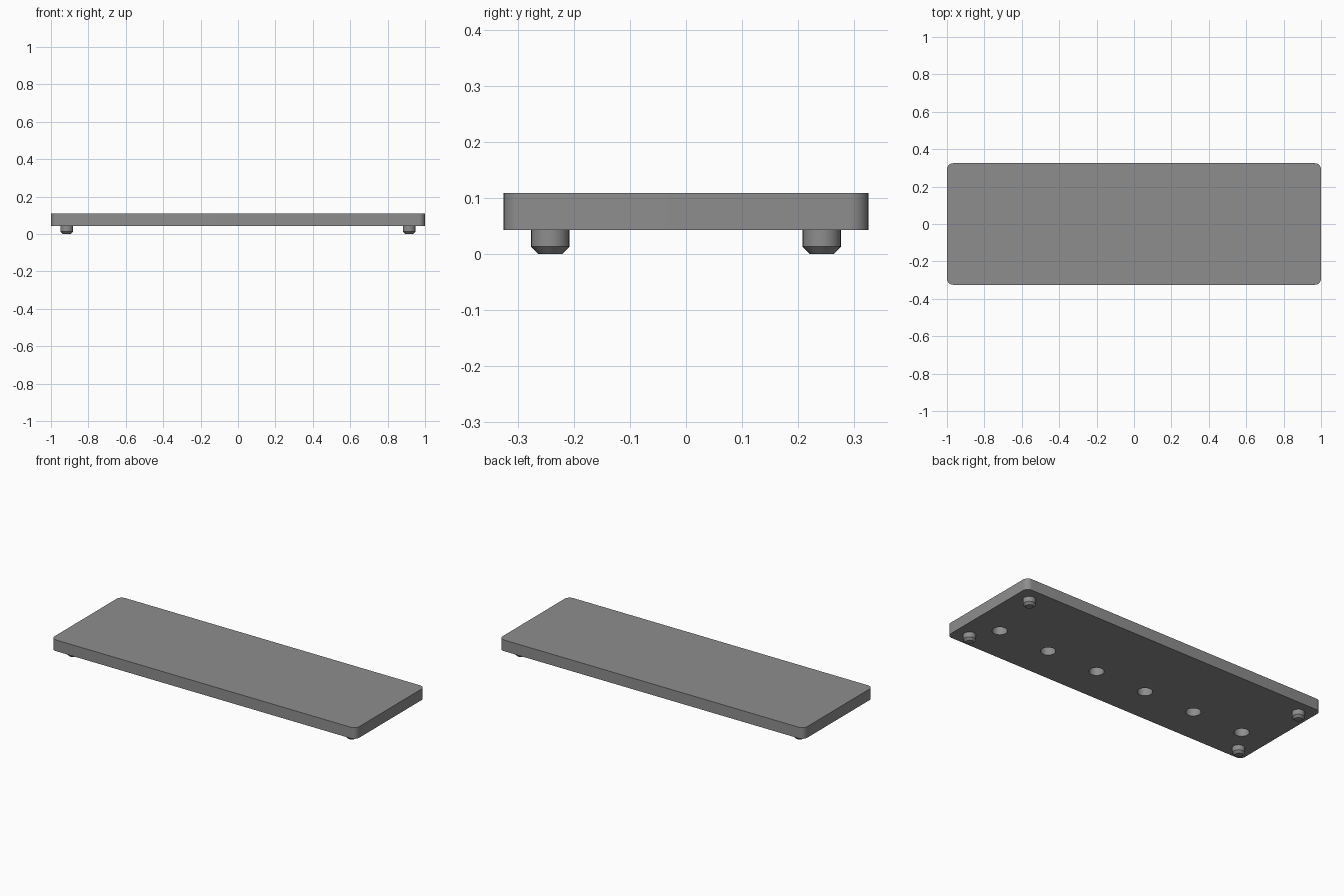
import bpy
import bmesh
import math

if "Cube" in bpy.data.objects:
    bpy.data.objects.remove(bpy.data.objects["Cube"])

# Main dimensions
HX, HY = 1.0, 0.325
Z0, Z1 = 0.043, 0.109
CORNER = 0.033

grey = bpy.data.materials.new("mid grey")
grey.diffuse_color = (0.27, 0.27, 0.27, 1)
grey.use_nodes = True
grey.node_tree.nodes["Principled BSDF"].inputs["Base Color"].default_value = grey.diffuse_color


def finish(name, bm, angle=30):
    """Turn a bmesh into a smooth-shaded object with sharp edges kept."""
    bmesh.ops.recalc_face_normals(bm, faces=bm.faces)
    mesh = bpy.data.meshes.new(name)
    bm.to_mesh(mesh)
    bm.free()
    mesh.materials.append(grey)
    obj = bpy.data.objects.new(name, mesh)
    bpy.context.collection.objects.link(obj)
    bpy.ops.object.select_all(action='DESELECT')
    obj.select_set(True)
    bpy.context.view_layer.objects.active = obj
    bpy.ops.object.shade_smooth_by_angle(angle=math.radians(angle))
    return obj


def ring(bm, x, y, z, r, n=32):
    return [bm.verts.new((x + r * math.cos(2 * math.pi * i / n),
                          y + r * math.sin(2 * math.pi * i / n), z))
            for i in range(n)]


def lathe(bm, x, y, profile):
    """Closed turned solid from (radius, height) pairs."""
    rings = [ring(bm, x, y, z, r) for r, z in profile]
    for a, b in zip(rings, rings[1:]):
        for i in range(len(a)):
            j = (i + 1) % len(a)
            bm.faces.new((a[i], a[j], b[j], b[i]))
    bm.faces.new(rings[0][::-1])
    bm.faces.new(rings[-1])


# Plate with rounded upright corners
bm = bmesh.new()
outline = []
for k, (sx, sy) in enumerate([(1, 1), (-1, 1), (-1, -1), (1, -1)]):
    for i in range(9):
        a = math.pi / 2 * (k + i / 8)
        outline.append(bm.verts.new((sx * (HX - CORNER) + CORNER * math.cos(a),
                                     sy * (HY - CORNER) + CORNER * math.sin(a), Z0)))
base = bm.faces.new(outline)
ext = bmesh.ops.extrude_face_region(bm, geom=[base], use_keep_orig=True)
top = [v for v in ext["geom"] if isinstance(v, bmesh.types.BMVert)]
bmesh.ops.translate(bm, verts=top, vec=(0, 0, Z1 - Z0))
plate = finish("plate", bm)

# Row of blind round holes in the underside
bm = bmesh.new()
for i in range(6):
    lathe(bm, (i - 2.5) * 0.329, -0.108, [(0.04, Z0 - 0.02), (0.04, Z0 + 0.05)])
cutter = finish("hole_cutter", bm)
cutter.hide_render = True
cutter.hide_set(True)

cut = plate.modifiers.new("holes", 'BOOLEAN')
cut.operation = 'DIFFERENCE'
cut.solver = 'EXACT'
cut.object = cutter
# Keep edge shading after the cut
bpy.context.view_layer.objects.active = plate
bpy.ops.object.modifier_apply(modifier="holes")
plate.select_set(True)
bpy.ops.object.shade_smooth_by_angle(angle=math.radians(30))
bpy.data.objects.remove(cutter)

# Four chamfered pegs as feet
for sx, side in ((-1, "left"), (1, "right")):
    for sy, end in ((-1, "front"), (1, "back")):
        bm = bmesh.new()
        lathe(bm, sx * 0.915, sy * 0.242,
              [(0.021, 0), (0.034, 0.013), (0.034, Z0)])
        finish(f"{end}_{side}_foot", bm)
